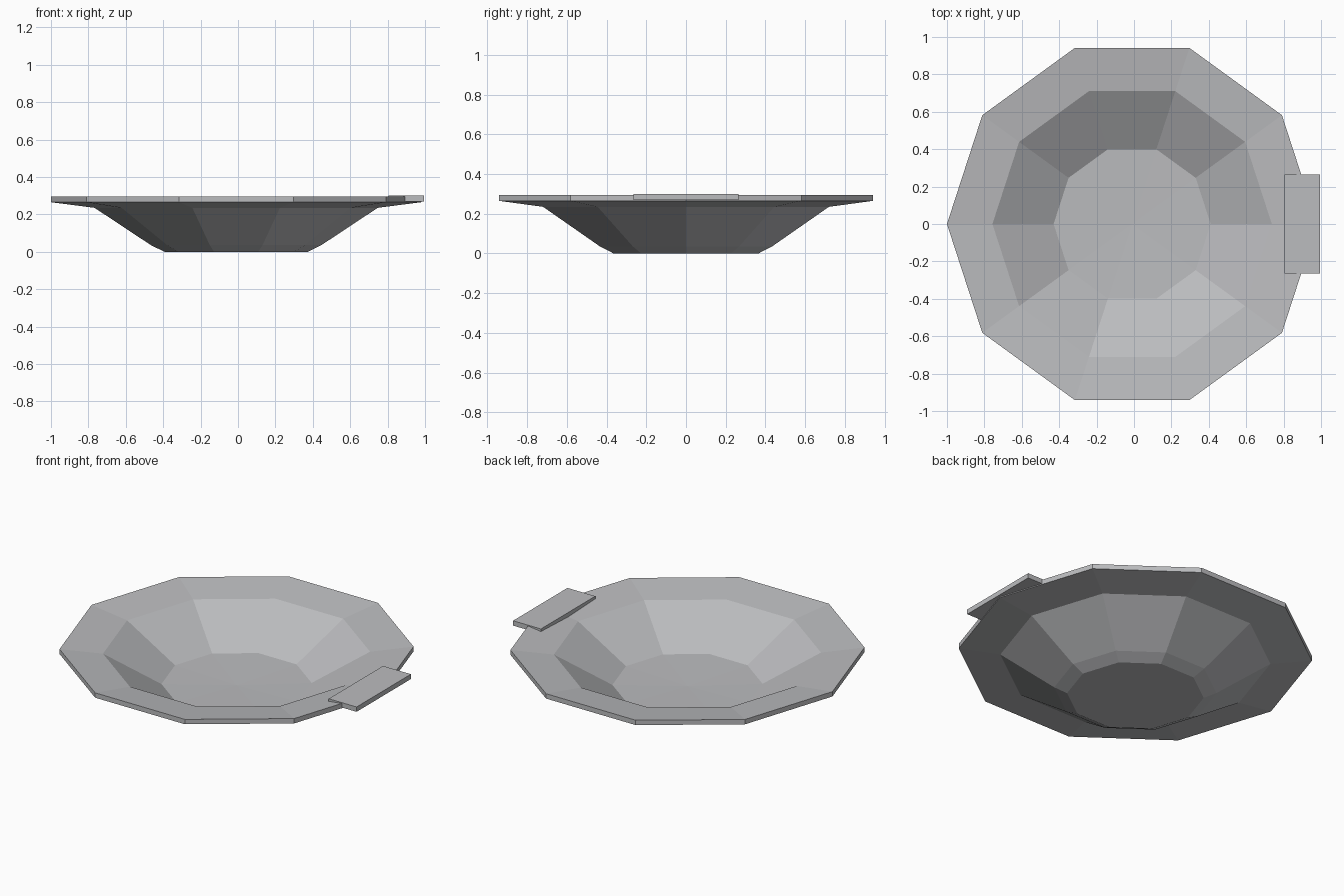
import bpy
import bmesh
from math import cos, sin, tau

cube = bpy.data.objects.get("Cube")
if cube:
    bpy.data.objects.remove(cube, do_unlink=True)

SIDES = 10
CENTRE_X = -0.01

# Single metal colour
metal = bpy.data.materials.new("light_grey_metal")
metal.use_nodes = True
grey = (0.50, 0.505, 0.52, 1)
metal.diffuse_color = grey
metal.node_tree.nodes["Principled BSDF"].inputs["Base Color"].default_value = grey


def add_object(name, bm):
    bmesh.ops.recalc_face_normals(bm, faces=bm.faces)
    mesh = bpy.data.meshes.new(name)
    bm.to_mesh(mesh)
    bm.free()
    mesh.materials.append(metal)
    obj = bpy.data.objects.new(name, mesh)
    bpy.context.collection.objects.link(obj)
    return obj


def lathe(name, profile, top_z, bottom_z):
    """Ring the profile round z, closing both ends with a fan."""
    bm = bmesh.new()
    rings = [[bm.verts.new((CENTRE_X + r * cos(tau * i / SIDES), r * sin(tau * i / SIDES), z))
              for i in range(SIDES)] for r, z in profile]
    top = bm.verts.new((CENTRE_X, 0, top_z))
    bottom = bm.verts.new((CENTRE_X, 0, bottom_z))
    for i in range(SIDES):
        j = (i + 1) % SIDES
        for a, b in zip(rings, rings[1:]):
            bm.faces.new((a[i], a[j], b[j], b[i]))
        bm.faces.new((top, rings[0][i], rings[0][j]))
        bm.faces.new((bottom, rings[-1][j], rings[-1][i]))
    return add_object(name, bm)


# Dish: floor, inner wall, sloping rim, outer edge, underside, foot
lathe("dish", [(0.42, 0.075), (0.747, 0.265), (0.99, 0.295), (0.99, 0.265),
               (0.757, 0.235), (0.455, 0.035), (0.383, 0.0)], 0.065, 0.0)

# Flat handle tab resting on the rim
bm = bmesh.new()
bmesh.ops.create_cube(bm, size=1)
for v in bm.verts:
    v.co.x = 0.9 + v.co.x * 0.19
    v.co.y *= 0.53
    v.co.z = 0.285 + v.co.z * 0.03
add_object("handle_tab", bm)
